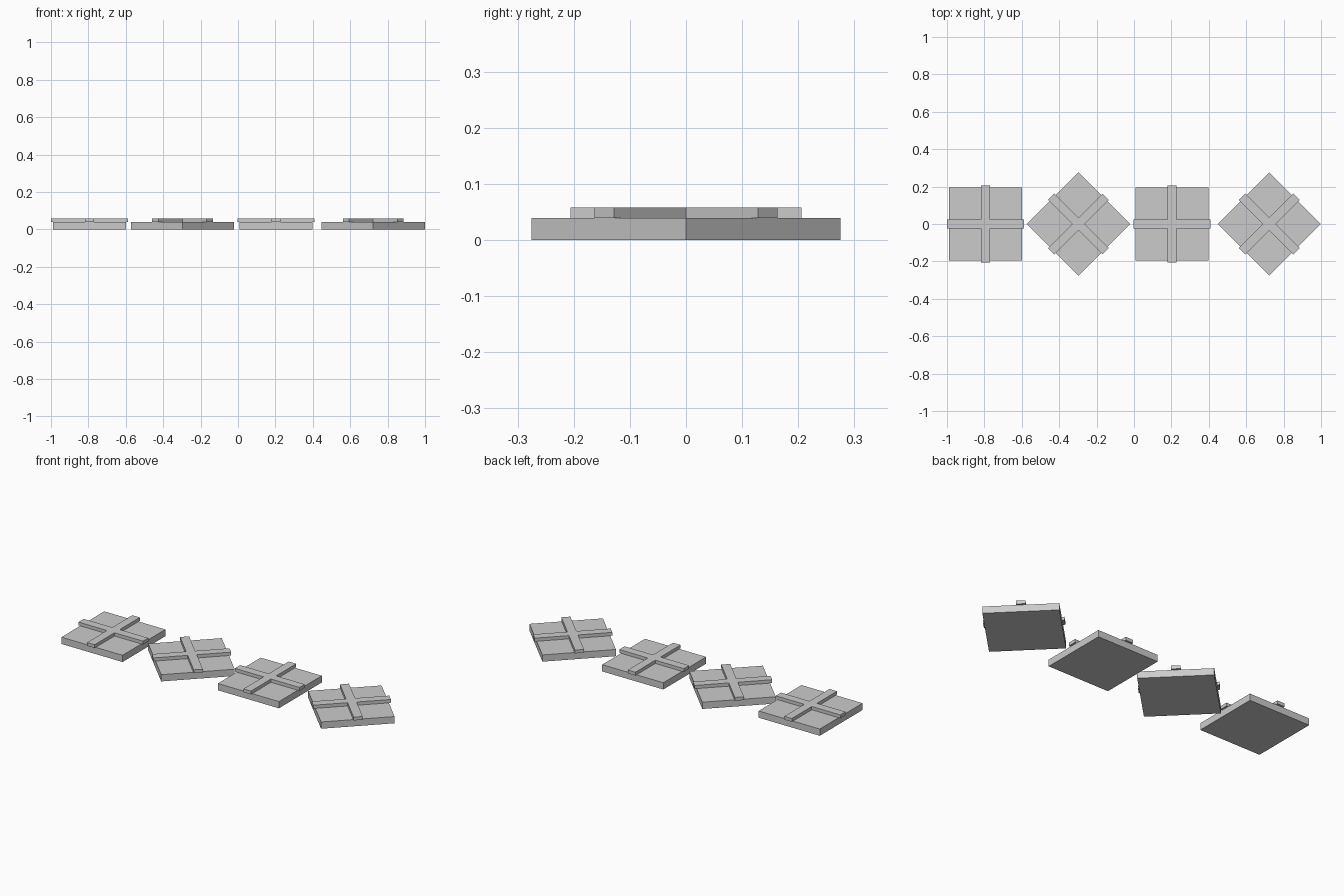
import bpy, bmesh
from math import radians

if "Cube" in bpy.data.objects:
    bpy.data.objects.remove(bpy.data.objects["Cube"])

SLAB_TOP, BAR_TOP = 0.039, 0.058
HALF, BAR_LEN, BAR_W = 0.195, 0.206, 0.024


def prism(name, outline, z0, z1, x, angle):
    """Extrude a flat outline between two heights and place it along the row."""
    bm = bmesh.new()
    face = bm.faces.new([bm.verts.new((px, py, z0)) for px, py in outline])
    ext = bmesh.ops.extrude_face_region(bm, geom=[face])
    top = [g for g in ext["geom"] if isinstance(g, bmesh.types.BMVert)]
    bmesh.ops.translate(bm, verts=top, vec=(0, 0, z1 - z0))
    bmesh.ops.recalc_face_normals(bm, faces=bm.faces)
    mesh = bpy.data.meshes.new(name)
    bm.to_mesh(mesh)
    bm.free()
    obj = bpy.data.objects.new(name, mesh)
    obj.location.x = x
    obj.rotation_euler.z = radians(angle)
    bpy.context.collection.objects.link(obj)


square = [(-HALF, -HALF), (HALF, -HALF), (HALF, HALF), (-HALF, HALF)]

# Cross outline: one arm turned through four quarter turns
cross = []
arm = [(BAR_W, -BAR_W), (BAR_LEN, -BAR_W), (BAR_LEN, BAR_W)]
for _ in range(4):
    cross += arm
    arm = [(-y, x) for x, y in arm]

# Row of four tiles, alternately straight and diagonal
for i, (x, angle) in enumerate([(-0.795, 0), (-0.297, 45), (0.203, 0), (0.723, 45)], 1):
    prism(f"tile_slab_{i}", square, 0, SLAB_TOP, x, angle)
    prism(f"cross_bars_{i}", cross, SLAB_TOP, BAR_TOP, x, angle)
